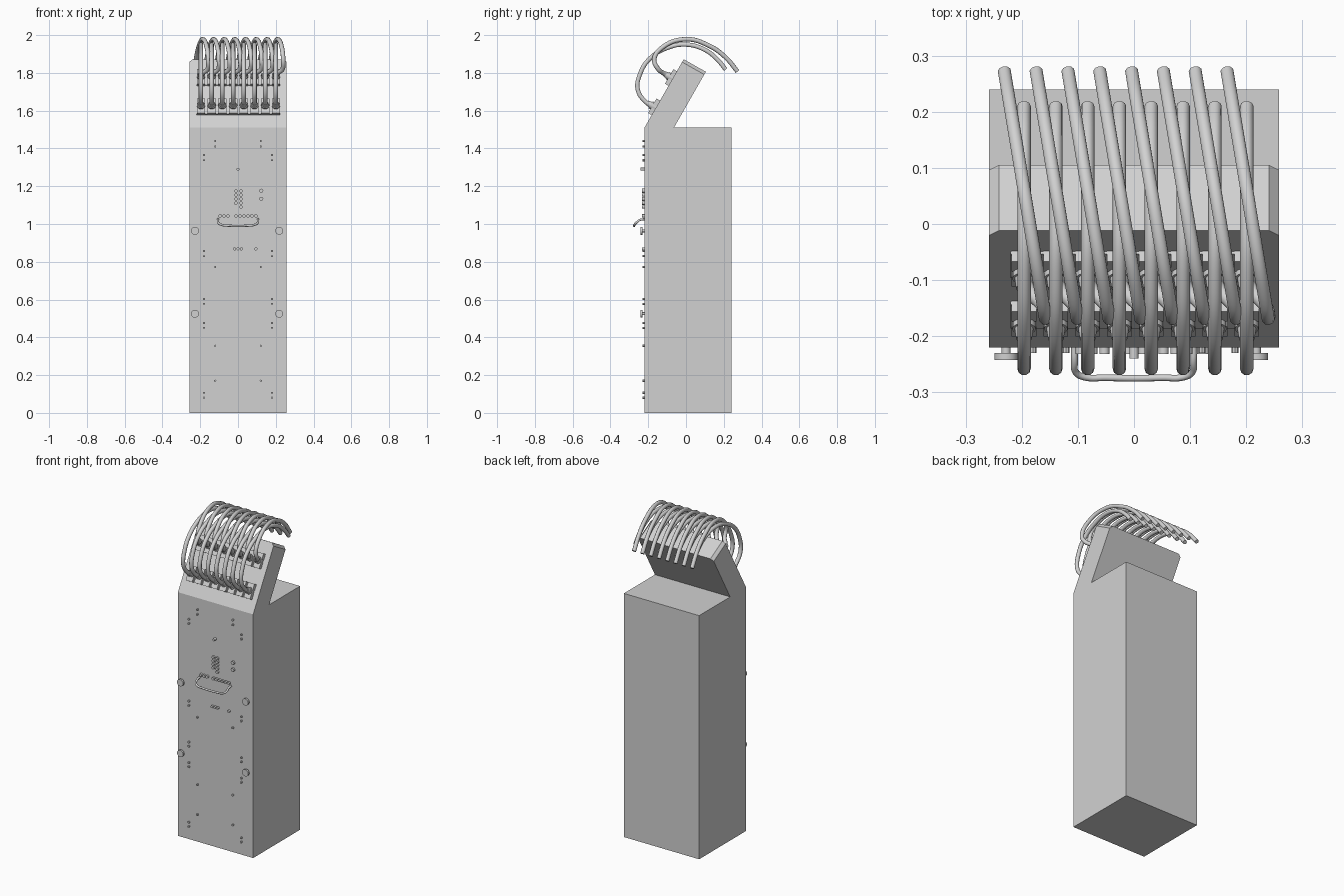
import bpy, bmesh, math
from mathutils import Matrix, Vector

if "Cube" in bpy.data.objects:
    bpy.data.objects.remove(bpy.data.objects["Cube"])

grey = bpy.data.materials.new("light_grey")
grey.diffuse_color = (0.64, 0.64, 0.64, 1)
grey.use_nodes = True
grey.node_tree.nodes["Principled BSDF"].inputs["Base Color"].default_value = grey.diffuse_color

TILT = Matrix.Rotation(math.radians(60), 4, 'X')   # local z -> out of the sloped panel
FRONT = -0.22


def finish(name, bm, smooth=False):
    me = bpy.data.meshes.new(name)
    bmesh.ops.recalc_face_normals(bm, faces=bm.faces)
    bm.to_mesh(me)
    bm.free()
    ob = bpy.data.objects.new(name, me)
    bpy.context.collection.objects.link(ob)
    me.materials.append(grey)
    if smooth:
        select(ob)
        bpy.ops.object.shade_smooth_by_angle(angle=math.radians(40))
    return ob


def select(ob):
    bpy.ops.object.select_all(action='DESELECT')
    ob.select_set(True)
    bpy.context.view_layer.objects.active = ob


def add_box(bm, centre, size, rot=Matrix()):
    m = Matrix.Translation(centre) @ rot @ Matrix.Diagonal((*size, 1))
    bmesh.ops.create_cube(bm, size=1, matrix=m)


def add_cyl(bm, start, direction, length, r1, r2=None, sides=16):
    d = Vector(direction).normalized()
    m = (Matrix.Translation(Vector(start) + d * length / 2)
         @ d.to_track_quat('Z', 'Y').to_matrix().to_4x4())
    bmesh.ops.create_cone(bm, cap_ends=True, segments=sides, radius1=r1,
                          radius2=r1 if r2 is None else r2, depth=length, matrix=m)


def studs(name, points, radius, length, sides=12):
    bm = bmesh.new()
    for x, z in points:
        add_cyl(bm, (x, FRONT + 0.003, z), (0, -1, 0), length + 0.003, radius, sides=sides)
    return finish(name, bm, True)


def tubes(name, paths, radius):
    cu = bpy.data.curves.new(name, 'CURVE')
    cu.dimensions = '3D'
    cu.bevel_depth = radius
    cu.bevel_resolution = 3
    cu.resolution_u = 6
    cu.use_fill_caps = True
    for path in paths:
        sp = cu.splines.new('BEZIER')
        sp.bezier_points.add(len(path) - 1)
        for bp, co in zip(sp.bezier_points, path):
            bp.co = co
            bp.handle_left_type = bp.handle_right_type = 'AUTO'
    ob = bpy.data.objects.new(name, cu)
    bpy.context.collection.objects.link(ob)
    cu.materials.append(grey)
    select(ob)
    bpy.ops.object.convert(target='MESH')
    bpy.ops.object.shade_smooth_by_angle(angle=math.radians(50))


def on_slope(x, z, out):
    """Point above the sloped panel, over the panel height z."""
    return TILT @ Vector((0, 0, out)) + Vector((x, FRONT + (z - 1.51) / math.sqrt(3), z))


# cabinet body
bm = bmesh.new()
add_box(bm, (0, 0.01, 0.755), (0.516, 0.46, 1.51))
finish("cabinet_body", bm)

# leaning head slab with its upper side edges cut off
bm = bmesh.new()
profile = [(-0.22, 1.51), (-0.012, 1.872), (0.105, 1.806), (-0.064, 1.51)]
face = bm.faces.new([bm.verts.new((-0.258, y, z)) for y, z in profile])
ext = bmesh.ops.extrude_face_region(bm, geom=[face])
bmesh.ops.translate(bm, vec=(0.516, 0, 0),
                    verts=[v for v in ext["geom"] if isinstance(v, bmesh.types.BMVert)])
bm.normal_update()
corner = [e for e in bm.edges if all(v.co.z > 1.7 for v in e.verts)
          and abs(e.verts[0].co.x - e.verts[1].co.x) < 0.01]
bmesh.ops.bevel(bm, geom=corner, offset=0.017, segments=1, affect='EDGES')
finish("head_slab", bm)

# two rows of socket blocks, plugs and cables
columns = [-0.196 + 0.0567 * i for i in range(8)]
rows = {
    "lower": (1.615, 0.0, 0.0,
              [(-0.255, 1.71), (-0.243, 1.795), (-0.19, 1.877), (-0.1, 1.932),
               (0, 1.95), (0.1, 1.922), (0.165, 1.872), (0.21, 1.818)]),
    "upper": (1.77, 0.038, -0.035,
              [(-0.147, 1.82), (-0.168, 1.872), (-0.125, 1.935), (0, 1.978),
               (0.12, 1.945), (0.21, 1.882), (0.272, 1.808)]),
}
for row, (z, lean, end, path) in rows.items():
    blocks, plugs, cables = bmesh.new(), bmesh.new(), []
    add_box(blocks, on_slope(0, z, 0.003), (0.44, 0.085, 0.006), TILT)
    for x in columns:
        for dz in (-0.023, 0.023):
            add_box(blocks, on_slope(x, z + dz, 0.011), (0.044, 0.036, 0.022), TILT)
        axis = TILT @ Vector((0, 0, 1))
        add_cyl(plugs, on_slope(x, z, 0.0), axis, 0.032, 0.021)
        add_cyl(plugs, on_slope(x, z, 0.03), axis, 0.022, 0.017, 0.014)
        pts = [on_slope(x, z, 0.035), on_slope(x + lean * 0.3, z, 0.06)]
        for y, pz in path:
            t = (y - path[1][0]) / (path[-1][0] - path[1][0])
            dx = lean * 0.85 if t > 0 and y < -0.16 and row == "upper" else lean + (end - lean) * max(t, 0)
            pts.append((x + dx, y, pz))
        cables.append(pts)
    finish(row + "_socket_blocks", blocks)
    finish(row + "_plugs", plugs, True)
    tubes(row + "_cables", cables, 0.012)

# small screws and pins on the front panel
screw_z = (1.365, 1.338, 0.857, 0.83, 0.603, 0.577, 0.476, 0.45, 0.106, 0.08)
pin_z = (1.44, 1.41, 0.772, 0.355, 0.17)
studs("panel_screws", [(s * 0.18, z) for s in (-1, 1) for z in screw_z], 0.006, 0.01, 8)
studs("panel_pins", [(s * 0.121, z) for s in (-1, 1) for z in pin_z], 0.006, 0.01, 8)

# indicator and button clusters
lamps = [(x, 1.175 - 0.0215 * i) for x in (-0.011, 0.016) for i in range(4)] + [(0.016, 1.09)]
studs("indicator_lamps", lamps, 0.009, 0.012)
studs("top_button", [(0, 1.29)], 0.008, 0.02)
studs("side_buttons", [(0.123, 1.176), (0.123, 1.133)], 0.011, 0.012)
studs("upper_button_row", [(-0.095 + 0.0211 * i, 1.043) for i in range(10) if i != 3], 0.009, 0.012)
studs("lower_button_row", [(x, 0.868) for x in (-0.018, 0, 0.018, 0.095)], 0.008, 0.012)

# four round latches on short stems
bm = bmesh.new()
for x in (-0.228, 0.218):
    for z in (0.964, 0.525):
        add_cyl(bm, (x, FRONT + 0.003, z), (0, -1, 0), 0.014, 0.008)
        add_cyl(bm, (x, -0.23, z), (0, -1, 0), 0.012, 0.021, sides=20)
finish("round_latches", bm, True)

# bowed pull handle
half = [(0.106, -0.218, 1.026), (0.106, -0.245, 1.021), (0.104, -0.264, 1.006),
        (0.088, -0.273, 0.996), (0.05, -0.274, 0.991)]
handle = [(-x, y, z) for x, y, z in half] + [(0, -0.275, 0.99)] + half[::-1]
tubes("pull_handle", [handle], 0.006)
